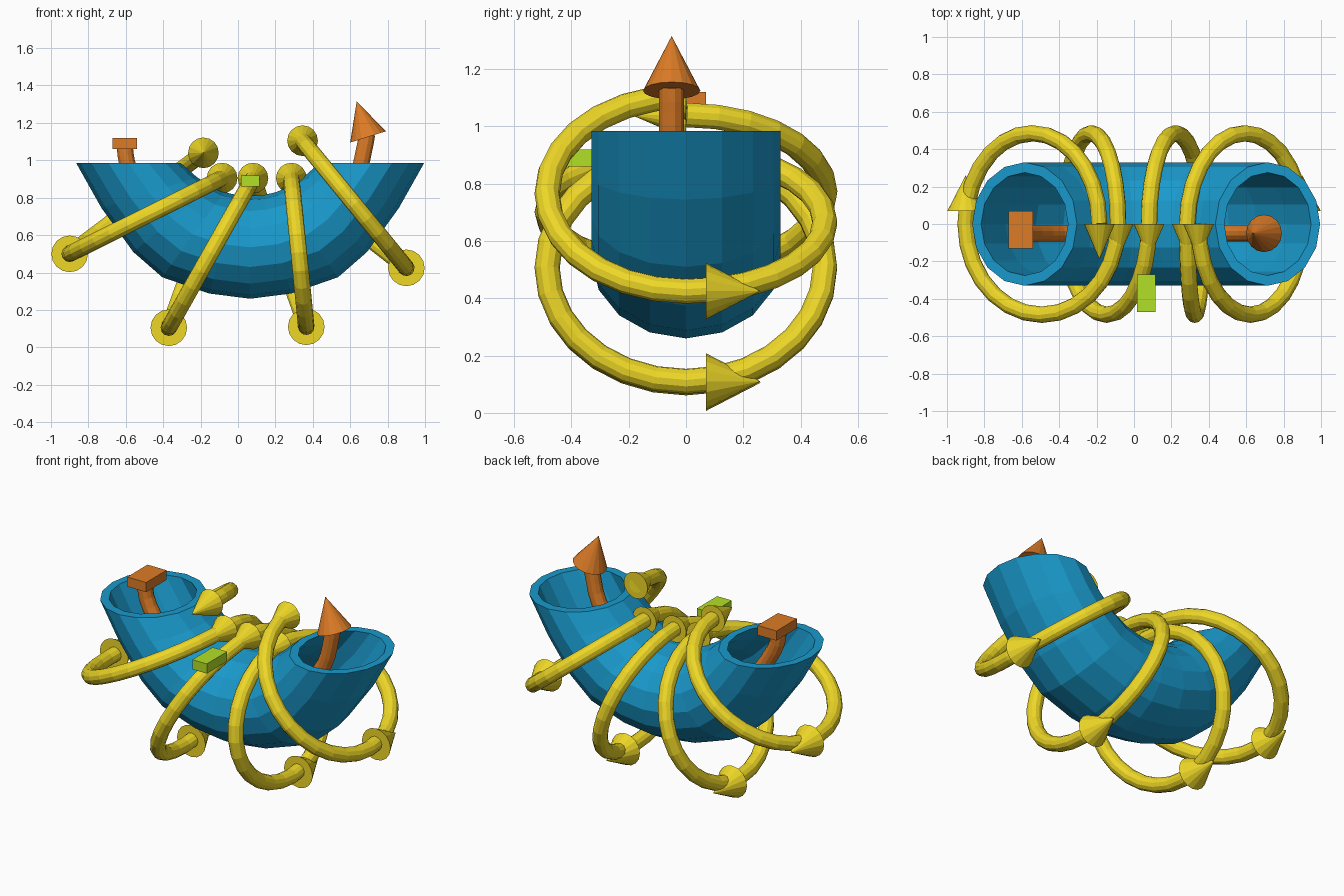
import bpy, bmesh
from math import sin, cos, pi
from mathutils import Vector

if "Cube" in bpy.data.objects:
    bpy.data.objects.remove(bpy.data.objects["Cube"])


def material(name, rgb):
    m = bpy.data.materials.new(name)
    m.diffuse_color = (*rgb, 1)
    m.use_nodes = True
    m.node_tree.nodes["Principled BSDF"].inputs["Base Color"].default_value = m.diffuse_color
    return m


BLUE = material("blue", (0.01, 0.32, 0.6))
YELLOW = material("yellow", (0.85, 0.68, 0.02))
ORANGE = material("orange", (0.72, 0.2, 0.02))
GREEN = material("green", (0.45, 0.75, 0.02))


def finish(name, bm, mat):
    bmesh.ops.recalc_face_normals(bm, faces=bm.faces)
    me = bpy.data.meshes.new(name)
    bm.to_mesh(me)
    bm.free()
    me.materials.append(mat)
    ob = bpy.data.objects.new(name, me)
    bpy.context.collection.objects.link(ob)
    return ob


def skin(bm, rings):
    """Join successive vertex rings with quads."""
    for a, b in zip(rings, rings[1:]):
        n = len(a)
        for i in range(n):
            j = (i + 1) % n
            bm.faces.new((a[i], a[j], b[j], b[i]))


def rod(name, path, r, mat, sides=12):
    """Round rod swept along a path, capped at both ends."""
    bm = bmesh.new()
    rings, prev, side = [], None, None
    for k, p in enumerate(path):
        t = (path[min(k + 1, len(path) - 1)] - path[max(k - 1, 0)]).normalized()
        side = t.orthogonal().normalized() if prev is None else prev.rotation_difference(t) @ side
        up = t.cross(side)
        prev = t
        rings.append([bm.verts.new(p + r * (cos(2 * pi * i / sides) * side + sin(2 * pi * i / sides) * up))
                      for i in range(sides)])
    skin(bm, rings)
    bm.faces.new(rings[0])
    bm.faces.new(rings[-1])
    return finish(name, bm, mat)


def cone(name, base, direction, r, h, mat):
    bm = bmesh.new()
    bmesh.ops.create_cone(bm, cap_ends=True, segments=16, radius1=r, radius2=0, depth=h)
    bmesh.ops.translate(bm, vec=(0, 0, h / 2), verts=bm.verts)
    ob = finish(name, bm, mat)
    ob.location = base
    ob.rotation_euler = Vector(direction).to_track_quat('Z', 'Y').to_euler()


def block(name, centre, size, mat):
    bm = bmesh.new()
    bmesh.ops.create_cube(bm, size=1)
    bmesh.ops.scale(bm, vec=size, verts=bm.verts)
    ob = finish(name, bm, mat)
    ob.location = centre


# Curved hollow core: outer-bend and inner-bend points of each section, mirrored
CX = 0.065
outer = [(.93, .985), (.795, .745), (.625, .51), (.47, .375), (.22, .288), (0, .26)]
inner = [(.37, .985), (.285, .91), (.205, .86), (.14, .83), (.07, .814), (0, .81)]
half = list(zip(outer, inner))
sections = [(-1, s) for s in half] + [(1, s) for s in half[-2::-1]]
bm = bmesh.new()


def core_rings(shrink_radial, half_y):
    rings = []
    for sx, (o, i) in sections:
        O = Vector((CX + sx * o[0], 0, o[1]))
        I = Vector((CX + sx * i[0], 0, i[1]))
        mid, arm = (O + I) / 2, (O - I) / 2 * shrink_radial
        rings.append([bm.verts.new(mid + arm * cos(a * pi / 8) + Vector((0, half_y * sin(a * pi / 8), 0)))
                      for a in range(16)])
    return rings


shell, bore = core_rings(1, .33), core_rings(.83, .275)
skin(bm, shell)
skin(bm, bore)
for k in (0, -1):
    skin(bm, [shell[k], bore[k]])
finish("curved_core", bm, BLUE)

# Coil: half-ellipses running alternately through top and bottom turning points
turns = [(-.185, 1.04), (-.9, .5), (-.085, .905), (-.37, .105), (.08, .905),
         (.365, .11), (.285, .905), (.9, .425), (.345, 1.105)]
STEPS = 14
path = []
for k in range(len(turns) - 1):
    a = Vector((turns[k][0], 0, turns[k][1]))
    b = Vector((turns[k + 1][0], 0, turns[k + 1][1]))
    y = .485 if k % 2 == 0 else -.485
    for s in range(STEPS):
        t = pi * s / STEPS
        path.append((a + b) / 2 + (a - b) / 2 * cos(t) + Vector((0, y * sin(t), 0)))
path.append(Vector((turns[-1][0], 0, turns[-1][1])))
rod("coil_wire", path, .044, YELLOW)

# Direction arrows on the coil
for k, (x, z) in enumerate(turns):
    if k % 2 == 0:
        cone(f"coil_arrow_top_{k}", (x, 0, z), (0, -1, 0), .082, .19, YELLOW)
    else:
        cone(f"coil_arrow_bottom_{k}", (x, .07, z), (0, 1, 0), .098, .19, YELLOW)

# Field arrow running through the core
pts = [Vector((x, -.05, z)) for x, z in
       [(-.61, 1.19), (-.605, 1.07), (-.57, .93), (-.4, .69), (-.18, .56), (.04, .52),
        (.28, .56), (.49, .7), (.63, .9), (.675, 1.06), (.69, 1.14), (.7, 1.2)]]
line = []
for p0, p1, p2, p3 in zip(pts, pts[1:], pts[2:], pts[3:]):
    for s in range(3):
        t = s / 3
        line.append(.5 * (2 * p1 + (p2 - p0) * t + (2 * p0 - 5 * p1 + 4 * p2 - p3) * t * t
                          + (3 * p1 - p0 - 3 * p2 + p3) * t ** 3))
line.append(pts[-2])
rod("field_shaft", line, .045, ORANGE)
cone("field_arrow_head", (.695, -.05, 1.125), (-.06, 0, .19), .1, .2, ORANGE)

# Plain tags marking the field arrow and the coil
block("field_tag", (-.605, -.03, 1.09), (.13, .2, .06), ORANGE)
block("coil_tag", (.065, -.37, .89), (.1, .2, .06), GREEN)
